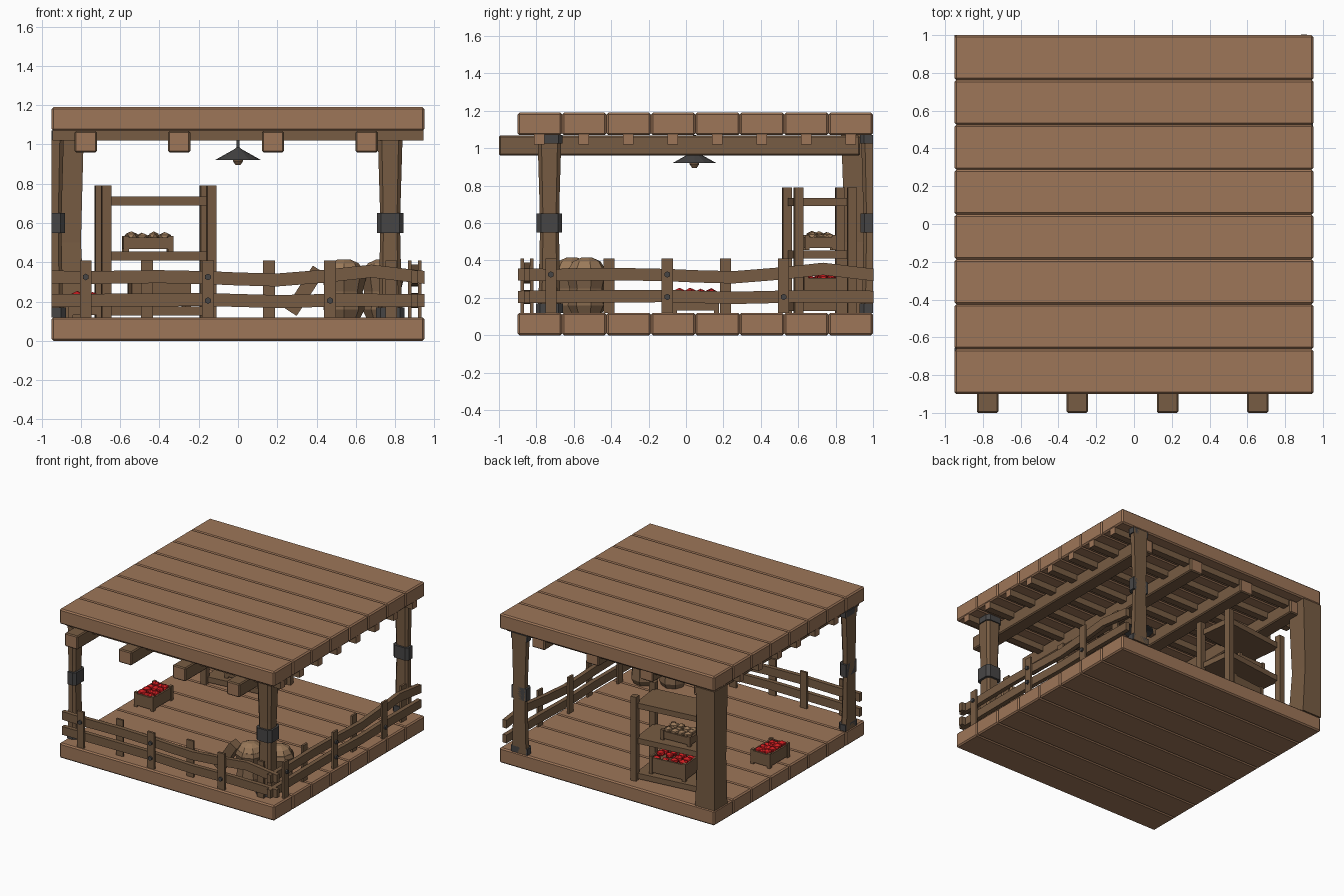
import bpy, bmesh, math, random
from mathutils import Matrix, Vector

if "Cube" in bpy.data.objects:
    bpy.data.objects.remove(bpy.data.objects["Cube"])

random.seed(4)


def mat(name, r, g, b):
    m = bpy.data.materials.new(name)
    m.diffuse_color = (r, g, b, 1)
    m.use_nodes = True
    m.node_tree.nodes["Principled BSDF"].inputs["Base Color"].default_value = m.diffuse_color
    return m


PLANK = mat("light plank wood", 0.34, 0.18, 0.098)
WOOD = mat("dark timber", 0.185, 0.107, 0.056)
IRON = mat("dark iron", 0.062, 0.06, 0.06)
RED = mat("tomato red", 0.62, 0.012, 0.014)
TAN = mat("potato tan", 0.32, 0.19, 0.10)
SACK = mat("sack cloth", 0.22, 0.13, 0.07)


def finish(bm, name, *mats, matrix=None):
    if matrix is not None:
        bm.transform(matrix)
    bmesh.ops.recalc_face_normals(bm, faces=bm.faces)
    me = bpy.data.meshes.new(name)
    bm.to_mesh(me)
    bm.free()
    for m in mats:
        me.materials.append(m)
    ob = bpy.data.objects.new(name, me)
    bpy.context.collection.objects.link(ob)
    return ob


def box(bm, lo, hi, idx=0, bevel=0, end_axis=None):
    """Axis aligned box between two corners; end faces may take material 1."""
    c = [(a + b) / 2 for a, b in zip(lo, hi)]
    s = [b - a for a, b in zip(lo, hi)]
    vs = bmesh.ops.create_cube(bm, size=1, matrix=Matrix.Translation(c) @ Matrix.Diagonal((*s, 1)))["verts"]
    for f in {f for v in vs for f in v.link_faces}:
        f.normal_update()
        f.material_index = idx
        if end_axis is not None and abs(f.normal[end_axis]) > 0.9:
            f.material_index = 1
    if bevel:
        bmesh.ops.bevel(bm, geom=list({e for v in vs for e in v.link_edges}),
                        offset=bevel, segments=1, affect='EDGES')


def loft(bm, rings, idx=0):
    """Skin a list of equal-length point rings and cap both ends."""
    rv = [[bm.verts.new(p) for p in r] for r in rings]
    n = len(rv[0])
    fs = [bm.faces.new((a[i], a[(i + 1) % n], b[(i + 1) % n], b[i]))
          for a, b in zip(rv, rv[1:]) for i in range(n)]
    fs += [bm.faces.new(rv[0][::-1]), bm.faces.new(rv[-1])]
    for f in fs:
        f.material_index = idx


# Floor and roof decks, eight planks each
for name, z0, z1 in (("floor_planks", 0, 0.12), ("roof_planks", 1.07, 1.19)):
    bm = bmesh.new()
    for i in range(8):
        y = -0.9 + i * 0.2375
        box(bm, (-0.95, y, z0), (0.95, y + 0.2375, z1), bevel=0.01)
    finish(bm, name, PLANK)

# Roof beams (front to back) and purlins (side to side)
bm = bmesh.new()
for x in (-0.775, -0.3, 0.178, 0.655):
    box(bm, (x - 0.057, -1, 0.96), (x + 0.057, 0.93, 1.068), bevel=0.008, end_axis=1)
finish(bm, "roof_beams", WOOD, PLANK)
bm = bmesh.new()
for i in range(8):
    y = -0.785 + i * 0.238
    box(bm, (-0.945, y - 0.028, 1.02), (0.945, y + 0.028, 1.075), end_axis=0)
finish(bm, "roof_purlins", WOOD, PLANK)


# Corner posts with iron bands, cut flush at the deck edges
def ring(cx, cy, h, z):
    c = h * 0.68
    pts = ((h, -c), (h, c), (c, h), (-c, h), (-h, c), (-h, -c), (-c, -h), (c, -h))
    return [(max(cx + a, -0.95), min(cy + b, 1.0), z) for a, b in pts]


for name, cx, cy in (("front_right_post", 0.775, -0.73), ("front_left_post", -0.95, -0.73),
                     ("back_right_post", 0.775, 1.0)):
    bm = bmesh.new()
    prof = ((0.066, 0.12), (0.058, 0.22), (0.051, 0.55), (0.053, 0.7), (0.064, 1.07))
    loft(bm, [ring(cx, cy, h, z) for h, z in prof])
    for z0, z1, h in ((0.12, 0.17, 0.073), (0.55, 0.65, 0.068), (1.025, 1.072, 0.071)):
        loft(bm, [ring(cx, cy, h, z0), ring(cx, cy, h, z1)], 1)
    finish(bm, name, WOOD, IRON)
bm = bmesh.new()
loft(bm, [[(-0.95, 1 - d, z), (-0.95 + w, 1 - d, z), (-0.95 + w, 1, z), (-0.95, 1, z)]
          for w, d, z in ((0.17, 0.165, 0.12), (0.15, 0.15, 0.5), (0.165, 0.17, 1.07))])
finish(bm, "back_left_post", WOOD)


# Fence: two wavy rails, pickets alternating outside and inside, bolts
def fence(name, matrix):
    bm = bmesh.new()
    upper = ((-0.95, 0.325), (-0.775, 0.322), (-0.4, 0.327), (-0.155, 0.322), (0.0, 0.315),
             (0.2, 0.31), (0.45, 0.33), (0.68, 0.355), (0.95, 0.323))
    lower = ((-0.95, 0.205), (-0.5, 0.208), (-0.155, 0.21), (0.2, 0.2), (0.55, 0.208), (0.95, 0.205))
    for pts in (upper, lower):
        loft(bm, [[(u, y, z + d) for y, d in ((-0.017, -0.033), (0.017, -0.033), (0.017, 0.033), (-0.017, 0.033))]
                  for u, z in pts])
    for i in range(6):
        u = -0.775 + i * 0.311
        y = -0.034 if i % 2 == 0 else 0.017
        box(bm, (u - 0.03, y, 0.12), (u + 0.03, y + 0.017, 0.41))
    for u, z in ((-0.775, 0.325), (-0.153, 0.325), (-0.153, 0.205), (0.469, 0.205)):
        vs = bmesh.ops.create_cone(bm, segments=6, radius1=0.017, radius2=0.017, depth=0.014, cap_ends=True,
                                   matrix=Matrix.Translation((u, -0.04, z)) @ Matrix.Rotation(math.pi / 2, 4, 'X'))
        for f in {f for v in vs["verts"] for f in v.link_faces}:
            f.material_index = 1
    finish(bm, name, WOOD, IRON, matrix=matrix)


fence("front_fence", Matrix.Translation((0, -0.85, 0)))
fence("right_fence", Matrix.Translation((0.9, 0.053, 0)) @ Matrix.Rotation(math.pi / 2, 4, 'Z'))

# Shelf rack, slightly turned
bm = bmesh.new()
for x in (-0.27, 0.27):
    for y in (-0.143, 0.143):
        box(bm, (x - 0.024, y - 0.024, 0.12), (x + 0.024, y + 0.024, 0.79))
for z in (0.13, 0.41, 0.69):
    box(bm, (-0.265, -0.14, z), (0.265, 0.14, z + 0.044))
rack = Matrix.Translation((-0.42, 0.713, 0)) @ Matrix.Rotation(math.radians(6.7), 4, 'Z')
finish(bm, "shelf_rack", WOOD, matrix=rack)


# Crates filled with produce
def crate(name, pos, angle, w, d, h, fill):
    bm = bmesh.new()
    a, b, t = w / 2, d / 2, 0.014
    box(bm, (-a + t, -b + t, 0.012), (a - t, b - t, h * 0.75))
    for s in (-1, 1):
        box(bm, (-a, s * (b - t / 2) - t / 2, 0.012), (a, s * (b - t / 2) + t / 2, h - 0.01))
        box(bm, (s * (a - t / 2) - t / 2, -b, 0.012), (s * (a - t / 2) + t / 2, b, h - 0.01))
        for q in (-1, 1):
            x, y = s * (a - 0.012), q * (b - 0.008)
            box(bm, (x - 0.014, y - 0.012, 0), (x + 0.014, y + 0.012, h))
    for i in range(4):
        for j in range(3):
            p = Vector(((i - 1.5) * (w - 0.08) / 3, (j - 1) * (d - 0.08) / 2, h * 0.84 + random.uniform(-0.005, 0.012)))
            r = random.uniform(0.032, 0.04)
            m = Matrix.Translation(p) @ Matrix.Rotation(random.uniform(0, 3), 4, 'Z') @ Matrix.Diagonal((r, r * 0.85, r * 0.7, 1))
            vs = bmesh.ops.create_icosphere(bm, subdivisions=1, radius=1, matrix=m)["verts"]
            for f in {f for v in vs for f in v.link_faces}:
                f.material_index = 1
    finish(bm, name, WOOD, fill, matrix=Matrix.Translation(pos) @ Matrix.Rotation(angle, 4, 'Z'))


crate("floor_tomato_crate", (-0.78, 0.05, 0.12), math.pi / 2, 0.25, 0.16, 0.115, RED)
crate("shelf_potato_crate", (-0.46, 0.715, 0.455), 0.05, 0.25, 0.16, 0.08, TAN)
crate("shelf_tomato_crate", (-0.40, 0.72, 0.175), 0.1, 0.3, 0.2, 0.14, RED)

# Sacks standing by the front right post, with faceted potato mounds
for k, (x, y) in enumerate(((0.54, -0.61), (0.735, -0.53))):
    bm = bmesh.new()
    prof = ((0.085, 0.12), (0.105, 0.16), (0.095, 0.25), (0.115, 0.33), (0.1, 0.36))
    dome = ((0.1, 0.355), (0.075, 0.395), (0.03, 0.415))
    for idx, p in ((0, prof), (1, dome)):
        loft(bm, [[(x + r * math.cos(i * math.pi / 4 + k), y + r * math.sin(i * math.pi / 4 + k), z)
                   for i in range(8)] for r, z in p], idx)
    finish(bm, "sack_%d" % (k + 1), SACK, TAN)

# Loose board leaning on the sacks
bm = bmesh.new()
box(bm, (-0.035, -0.04, -0.13), (0.035, 0.04, 0.13))
finish(bm, "leaning_board", WOOD,
       matrix=Matrix.Translation((0.34, -0.61, 0.255)) @ Matrix.Rotation(math.radians(33), 4, 'Y'))

# Hanging lamp
bm = bmesh.new()
lamp = ((0.008, 1.07), (0.008, 0.985), (0.02, 0.975), (0.115, 0.922), (0.108, 0.92), (0.02, 0.945))
circle = lambda r, z: [(r * math.cos(i * math.pi / 6), 0.045 + r * math.sin(i * math.pi / 6), z) for i in range(12)]
loft(bm, [circle(r, z) for r, z in lamp])
loft(bm, [circle(r, z) for r, z in ((0.022, 0.945), (0.026, 0.915), (0.012, 0.895))], 1)
finish(bm, "hanging_lamp", IRON, SACK)
